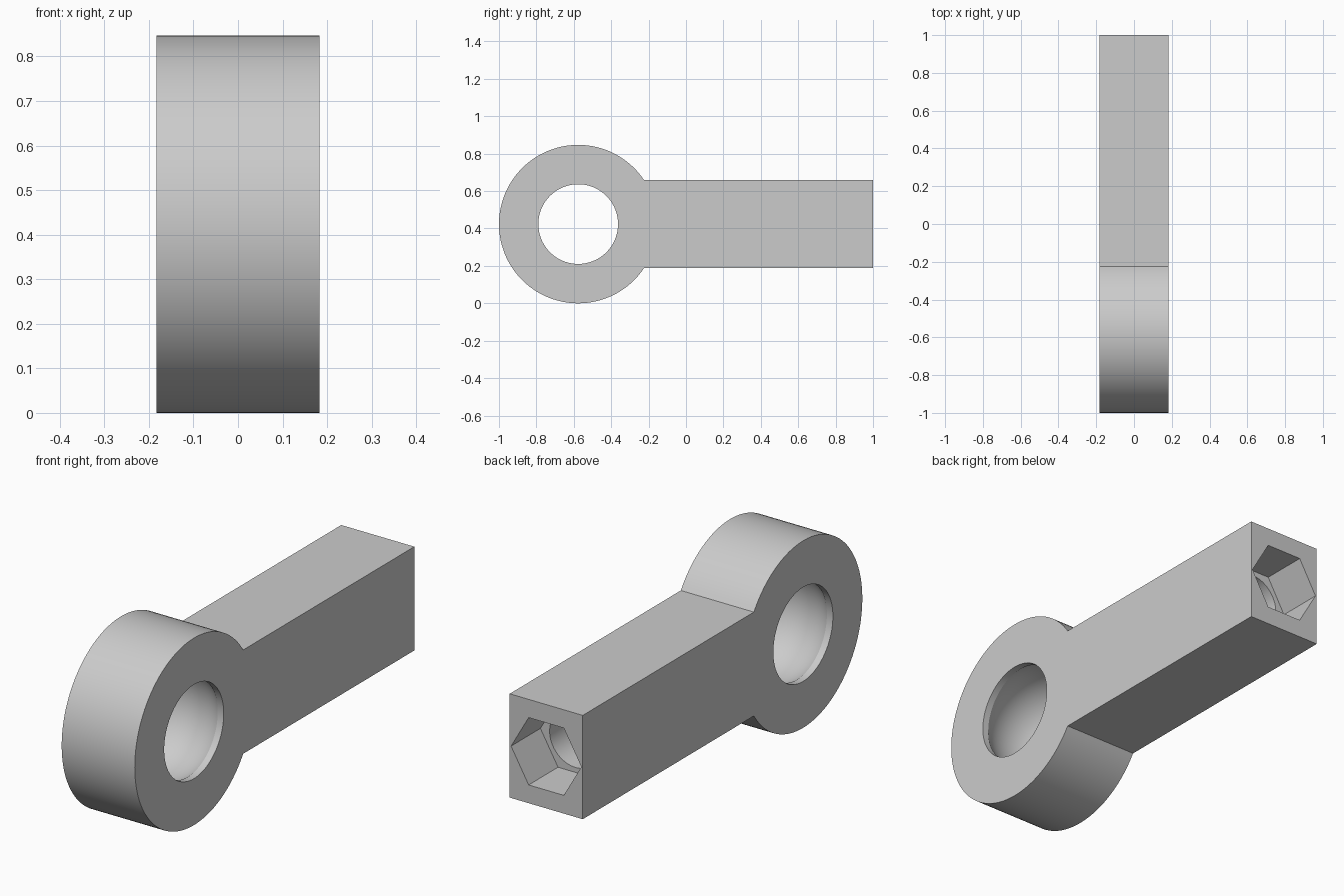
import bpy, bmesh, math
from mathutils import Matrix, Vector

cube = bpy.data.objects.get("Cube")
if cube:
    bpy.data.objects.remove(cube, do_unlink=True)

HALF_W = 0.183           # half thickness along x
MID_Z = 0.4235           # height of the centre line
RING_Y, RING_R = -0.5765, 0.4235
BORE_R, LIP = 0.213, 0.03
ARM_H = 0.235            # half height of the arm
SEG = 96

grey = bpy.data.materials.new("light_grey")
grey.use_nodes = True
colour = (0.6, 0.6, 0.6, 1)
grey.diffuse_color = colour
grey.node_tree.nodes["Principled BSDF"].inputs["Base Color"].default_value = colour


def make_object(name, bm):
    bmesh.ops.recalc_face_normals(bm, faces=bm.faces)
    mesh = bpy.data.meshes.new(name)
    bm.to_mesh(mesh)
    bm.free()
    obj = bpy.data.objects.new(name, mesh)
    bpy.context.collection.objects.link(obj)
    mesh.materials.append(grey)
    return obj


def revolve(name, profile, steps, axis, centre, start=0.0):
    """Lathe (along, radius) points around the x or y axis; ends are capped."""
    bm = bmesh.new()
    rings = []
    for along, radius in profile:
        ring = []
        for i in range(steps):
            a = start + math.tau * i / steps
            u, v = radius * math.cos(a), radius * math.sin(a)
            p = (along, u, v) if axis == "x" else (u, along, v)
            ring.append(bm.verts.new(Vector(p) + Vector(centre)))
        rings.append(ring)
    for a, b in zip(rings, rings[1:]):
        for i in range(steps):
            j = (i + 1) % steps
            bm.faces.new((a[i], a[j], b[j], b[i]))
    bm.faces.new(rings[0])
    bm.faces.new(rings[-1])
    return make_object(name, bm)


# Body: round eye and straight arm as one extruded outline
join = math.asin(ARM_H / RING_R)
outline = [(1.0, MID_Z - ARM_H), (1.0, MID_Z + ARM_H)]
for i in range(SEG + 1):
    a = join + (math.tau - 2 * join) * i / SEG
    outline.append((RING_Y + RING_R * math.cos(a), MID_Z + RING_R * math.sin(a)))
bm = bmesh.new()
face = bm.faces.new([bm.verts.new((-HALF_W, y, z)) for y, z in outline])
side = bmesh.ops.extrude_face_region(bm, geom=[face])
moved = [v for v in side["geom"] if isinstance(v, bmesh.types.BMVert)]
bmesh.ops.translate(bm, verts=moved, vec=(2 * HALF_W, 0, 0))
body = make_object("rod_end_body", bm)

# Ball socket: spherical cavity with a short straight lip on each side
lip_x = HALF_W - LIP
ball_r = math.hypot(lip_x, BORE_R)
profile = [(-HALF_W - 0.1, BORE_R)]
for i in range(25):
    x = lip_x * (i / 12 - 1)
    profile.append((x, math.sqrt(ball_r ** 2 - x ** 2)))
profile.append((HALF_W + 0.1, BORE_R))
socket = revolve("socket_cutter", profile, SEG, "x", (0, RING_Y, MID_Z))

# Hexagonal nut pocket and the blind round hole behind it
hexagon = revolve("nut_pocket_cutter", [(0.79, 0.176), (1.1, 0.176)], 6, "y", (0, 0, MID_Z))
shank = revolve("shank_hole_cutter", [(0.1, 0.13), (0.9, 0.13)], 64, "y", (0, 0, MID_Z))

bpy.context.view_layer.objects.active = body
for cutter in (socket, hexagon, shank):
    cutter.hide_render = True
    mod = body.modifiers.new(cutter.name, "BOOLEAN")
    mod.operation = "DIFFERENCE"
    mod.solver = "EXACT"
    mod.object = cutter
    bpy.ops.object.modifier_apply(modifier=mod.name)
    bpy.data.objects.remove(cutter, do_unlink=True)

bpy.ops.object.select_all(action="DESELECT")
body.select_set(True)
bpy.ops.object.shade_smooth_by_angle(angle=math.radians(25))
